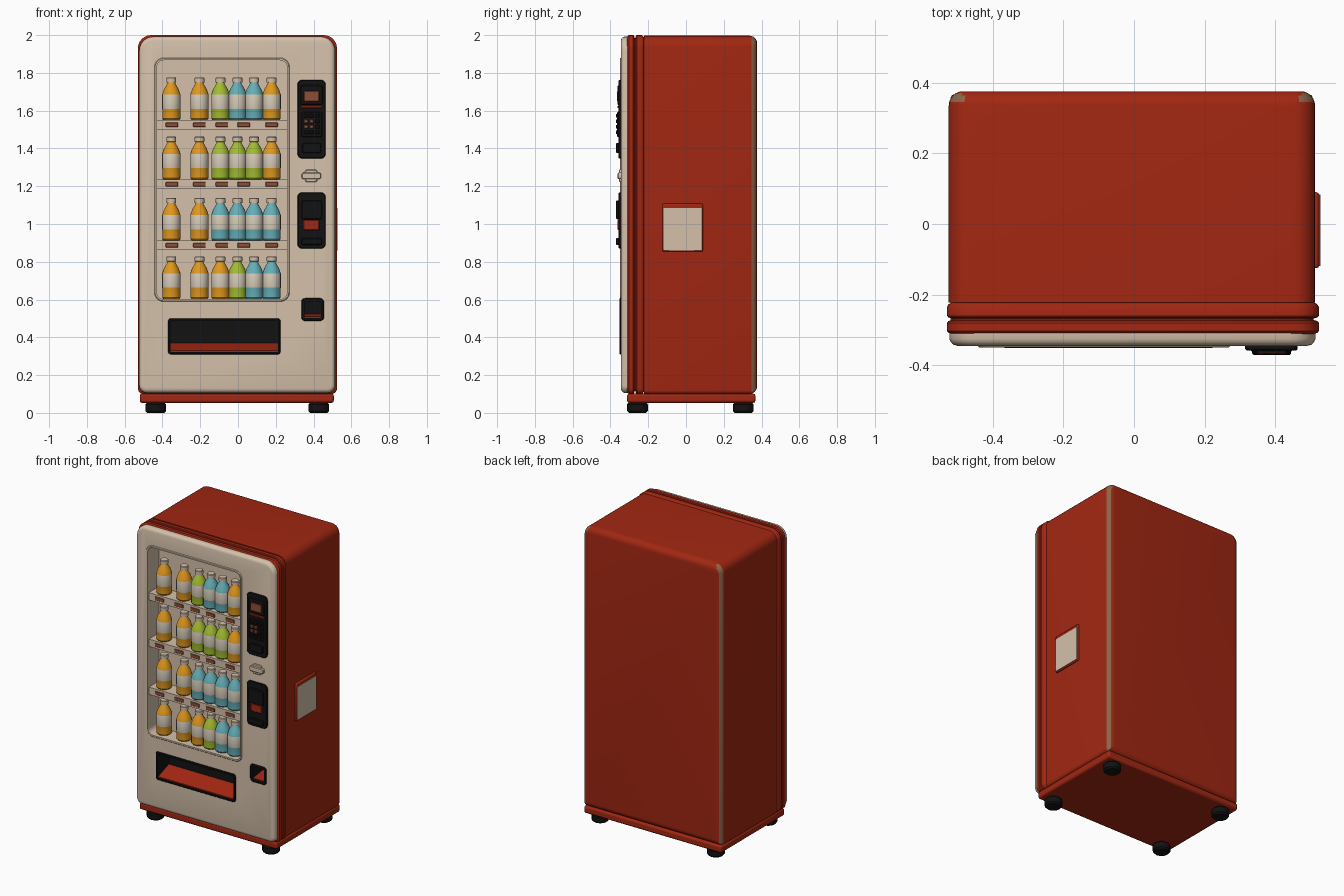
import bpy, bmesh, math

if "Cube" in bpy.data.objects:
    bpy.data.objects.remove(bpy.data.objects["Cube"])

def material(name, rgb):
    m = bpy.data.materials.new(name)
    m.diffuse_color = (*rgb, 1)
    m.use_nodes = True
    m.node_tree.nodes["Principled BSDF"].inputs["Base Color"].default_value = m.diffuse_color
    return m

RED = material("red_paint", (0.36, 0.02, 0.006))
CREAM = material("cream_paint", (0.66, 0.53, 0.40))
BLACK = material("black_plastic", (0.006, 0.006, 0.006))
WORN = material("worn_edge", (0.26, 0.13, 0.065))
RUST = material("rust_brown", (0.28, 0.075, 0.035))
ORANGE = material("orange_drink", (0.74, 0.31, 0.012))
GREEN = material("green_drink", (0.36, 0.50, 0.03))
BLUE = material("blue_drink", (0.13, 0.42, 0.47))
LABEL = material("label_paper", (0.68, 0.60, 0.48))

def finish(bm, name, *mats):
    bmesh.ops.recalc_face_normals(bm, faces=bm.faces[:])
    me = bpy.data.meshes.new(name)
    bm.to_mesh(me)
    bm.free()
    ob = bpy.data.objects.new(name, me)
    bpy.context.collection.objects.link(ob)
    for m in mats:
        me.materials.append(m)
    return ob

def outline(rect, rt, rb, inset, seg=6):
    """Rounded rectangle in XZ, with separate top and bottom corner radii."""
    x0, x1, z0, z1 = rect
    x0, x1, z0, z1 = x0 + inset, x1 - inset, z0 + inset, z1 - inset
    rt, rb = max(rt - inset, 0.002), max(rb - inset, 0.002)
    pts = []
    for cx, cz, r, a in ((x1 - rt, z1 - rt, rt, 0), (x0 + rt, z1 - rt, rt, 90),
                         (x0 + rb, z0 + rb, rb, 180), (x1 - rb, z0 + rb, rb, 270)):
        for i in range(seg + 1):
            t = math.radians(a + 90 * i / seg)
            pts.append((cx + r * math.cos(t), cz + r * math.sin(t)))
    return pts

def loft(name, rect, stations, mat, rt=0.01, rb=None, closed=False):
    """Sweep a rounded rectangle through (y, inset) stations; closed makes a frame."""
    rb = rt if rb is None else rb
    bm = bmesh.new()
    loops = [[bm.verts.new((x, y, z)) for x, z in outline(rect, rt, rb, d)] for y, d in stations]
    pairs = list(zip(loops, loops[1:])) + ([(loops[-1], loops[0])] if closed else [])
    for a, b in pairs:
        for i in range(len(a)):
            j = (i + 1) % len(a)
            bm.faces.new((a[i], a[j], b[j], b[i]))
    if not closed:
        bm.faces.new(loops[0])
        bm.faces.new(loops[-1])
    return finish(bm, name, mat)

def plate(name, rect, y0, y1, mat, r=0.01, edge=0.004):
    return loft(name, rect, [(y0, edge), (y0 + edge, 0), (y1, 0)], mat, r)

def frame(name, rect, y0, y1, w, mat, r):
    return loft(name, rect, [(y0, 0.004), (y0 + 0.004, 0), (y1, 0), (y1, w), (y0, w)],
                mat, r, closed=True)

def box(name, x0, x1, y0, y1, z0, z1, mat):
    bm = bmesh.new()
    bmesh.ops.create_cube(bm, size=1)
    for v in bm.verts:
        v.co = ((x0 + x1) / 2 + v.co.x * (x1 - x0), (y0 + y1) / 2 + v.co.y * (y1 - y0),
                (z0 + z1) / 2 + v.co.z * (z1 - z0))
    return finish(bm, name, mat)

# Cabinet body with rounded back rim, worn along the vertical back edges
arc = [(0.336 + 0.04 * math.sin(math.radians(a)), 0.04 * (1 - math.cos(math.radians(a))))
       for a in range(0, 91, 15)]
body = loft("cabinet_body", (-0.525, 0.513, 0.1, 1.997), [(-0.222, 0)] + arc, RED, 0.06, 0.02)
body.data.materials.append(WORN)
for p in body.data.polygons:
    if 0.3 < p.normal.y < 0.9 and abs(p.normal.x) > 0.3:
        p.material_index = 1

# Base and feet
base = box("base_plinth", -0.52, 0.507, -0.312, 0.368, 0.053, 0.102, RED)
bev = base.modifiers.new("edge", "BEVEL")
bev.width, bev.segments = 0.012, 2
for fx, sx in (("left", -0.435), ("right", 0.428)):
    for fy, sy in (("front", -0.257), ("back", 0.303)):
        bm = bmesh.new()
        for r, z in ((0.045, 0.0), (0.055, 0.01), (0.055, 0.045), (0.045, 0.056)):
            for i in range(12):
                a = math.tau * i / 12
                bm.verts.new((sx + r * math.cos(a), sy + r * math.sin(a), z))
        bmesh.ops.convex_hull(bm, input=bm.verts[:])
        finish(bm, f"{fy}_{fx}_foot", BLACK)

# Ribbed door surround and cream front panel
ribs = loft("door_ribs", (-0.53, 0.524, 0.1, 2.0),
            [(-0.312, 0.016), (-0.308, 0.004), (-0.303, 0), (-0.28, 0), (-0.275, 0.004), (-0.272, 0.016),
             (-0.268, 0.016), (-0.265, 0.004), (-0.26, 0), (-0.235, 0), (-0.228, 0.004), (-0.222, 0.014)],
            RED, 0.07, 0.03)
panel = loft("front_panel", (-0.523, 0.514, 0.106, 1.992),
             [(-0.345, 0.022), (-0.342, 0.011), (-0.335, 0.004), (-0.326, 0), (-0.308, 0)],
             CREAM, 0.075, 0.04)

# Openings cut through panel and ribs
WINDOW = (-0.443, 0.273, 0.589, 1.88)
SLOT = (-0.37, 0.225, 0.31, 0.5)
CUP = (0.335, 0.455, 0.487, 0.607)
for rect, r in ((WINDOW, 0.05), (SLOT, 0.015), (CUP, 0.02)):
    cutter = loft("cutter", rect, [(-0.4, 0.006), (-0.2, 0.006)], CREAM, r)
    cutter.hide_render = True
    for ob in (ribs, panel):
        mod = ob.modifiers.new("opening", "BOOLEAN")
        mod.operation, mod.solver, mod.object = "DIFFERENCE", "EXACT", cutter
        bpy.context.view_layer.objects.active = ob
        bpy.ops.object.modifier_apply(modifier=mod.name)
    bpy.data.objects.remove(cutter)

# Display window: trim, lining and back wall
frame("window_trim", WINDOW, -0.35, -0.224, 0.013, CREAM, 0.05)
plate("display_back", WINDOW, -0.229, -0.2225, CREAM, 0.05, 0.001)

# Bottles: turned profile coloured by height
PROFILE = [(0.0, 0), (0.042, 0), (0.048, 0.008), (0.048, 0.058), (0.0485, 0.06), (0.0485, 0.135),
           (0.047, 0.14), (0.039, 0.163), (0.026, 0.185), (0.02, 0.198), (0.026, 0.2),
           (0.026, 0.222), (0.023, 0.226), (0.0, 0.226)]

def bottle(name, x, y, z, drink):
    bm = bmesh.new()
    vs = [bm.verts.new((r, 0, h)) for r, h in PROFILE]
    es = [bm.edges.new(e) for e in zip(vs, vs[1:])]
    bmesh.ops.spin(bm, geom=vs + es, axis=(0, 0, 1), cent=(0, 0, 0), angle=math.tau, steps=20)
    bmesh.ops.remove_doubles(bm, verts=bm.verts[:], dist=0.0005)
    for f in bm.faces:
        h = f.calc_center_median().z
        f.material_index = 1 if 0.061 < h < 0.134 else 2 if h > 0.1985 else 0
    bmesh.ops.translate(bm, verts=bm.verts[:], vec=(x, y, z))
    finish(bm, name, drink, LABEL, CREAM)

DRINKS = {"O": ORANGE, "G": GREEN, "B": BLUE}
COLUMNS = (-0.353, -0.204, -0.093, -0.003, 0.085, 0.178)
ROWS = ((1.55, "OOGBBO"), (1.236, "OOGGGO"), (0.912, "OOBBBB"), (0.603, "OOOGBB"))
for n, (z, kinds) in enumerate(ROWS, 1):
    for c, (x, k) in enumerate(zip(COLUMNS, kinds), 1):
        bottle(f"bottle_{n}_{c}", x, -0.283, z, DRINKS[k])
    # Shelf with price tags below the upper three rows
    if n < 4:
        box(f"shelf_{n}", -0.432, 0.262, -0.337, -0.225, z - 0.05, z, CREAM)
        for t, x in enumerate((-0.35, -0.204, -0.085, 0.03, 0.178), 1):
            plate(f"price_tag_{n}_{t}", (x - 0.033, x + 0.033, z - 0.037, z - 0.013),
                  -0.341, -0.335, RUST, 0.004, 0.002)

# Dispensing slot and coin return: black lining, back wall, sloping red floor
for name, rect, w, r, rise in (("dispenser", SLOT, 0.013, 0.015, 0.048),
                               ("coin_return", CUP, 0.016, 0.02, 0.022)):
    frame(name + "_frame", rect, -0.352, -0.224, w, BLACK, r)
    plate(name + "_back", rect, -0.229, -0.2225, BLACK, r, 0.001)
    x0, x1, z0, _ = rect
    ramp = box(name + "_ramp", x0 + w, x1 - w, -0.342, -0.226, z0 + 0.008, z0 + w + rise, RED)
    for v in ramp.data.vertices:
        if v.co.y < -0.3 and v.co.z > z0 + 0.01:
            v.co.z = z0 + w + 0.006

# Control panel with screen, strip and keys
plate("control_panel", (0.315, 0.464, 1.347, 1.763), -0.358, -0.34, BLACK, 0.025)
plate("screen_bezel", (0.33, 0.449, 1.63, 1.735), -0.362, -0.35, BLACK, 0.012)
plate("screen", (0.348, 0.43, 1.648, 1.705), -0.365, -0.355, RUST, 0.008)
plate("red_strip", (0.333, 0.446, 1.613, 1.628), -0.363, -0.355, RED, 0.003)
plate("key_block", (0.335, 0.445, 1.46, 1.595), -0.364, -0.35, BLACK, 0.01)
for row in range(4):
    for col in range(3):
        x, z = 0.36 + col * 0.03, 1.573 - row * 0.029
        plate(f"key_{row}_{col}", (x - 0.011, x + 0.011, z - 0.01, z + 0.01), -0.371, -0.36,
              RUST if row in (1, 2) and col < 2 else BLACK, 0.004, 0.003)
plate("card_reader", (0.34, 0.44, 1.375, 1.43), -0.37, -0.35, BLACK, 0.01)

# Coin slot
plate("coin_slot", (0.355, 0.42, 1.222, 1.288), -0.355, -0.34, CREAM, 0.012)
plate("coin_slot_bar", (0.337, 0.44, 1.237, 1.272), -0.362, -0.34, CREAM, 0.012)

# Bill acceptor
plate("bill_acceptor", (0.315, 0.464, 0.87, 1.167), -0.358, -0.34, BLACK, 0.025)
plate("bill_hood", (0.335, 0.445, 1.025, 1.125), -0.37, -0.35, BLACK, 0.012)
plate("bill_mouth", (0.345, 0.43, 0.968, 1.022), -0.362, -0.355, RED, 0.004)
plate("bill_lip", (0.335, 0.445, 0.89, 0.925), -0.371, -0.35, BLACK, 0.01)

# Service hatch on the right side
hatch = box("service_hatch", 0.5, 0.525, -0.125, 0.09, 0.854, 1.108, RED)
bev = hatch.modifiers.new("edge", "BEVEL")
bev.width, bev.segments = 0.008, 2
box("hatch_plate", 0.52, 0.528, -0.119, 0.084, 0.86, 1.085, CREAM)

# Smooth the rounded parts, keep edges sharp
bpy.ops.object.select_all(action="SELECT")
bpy.ops.object.shade_smooth_by_angle(angle=math.radians(35))
